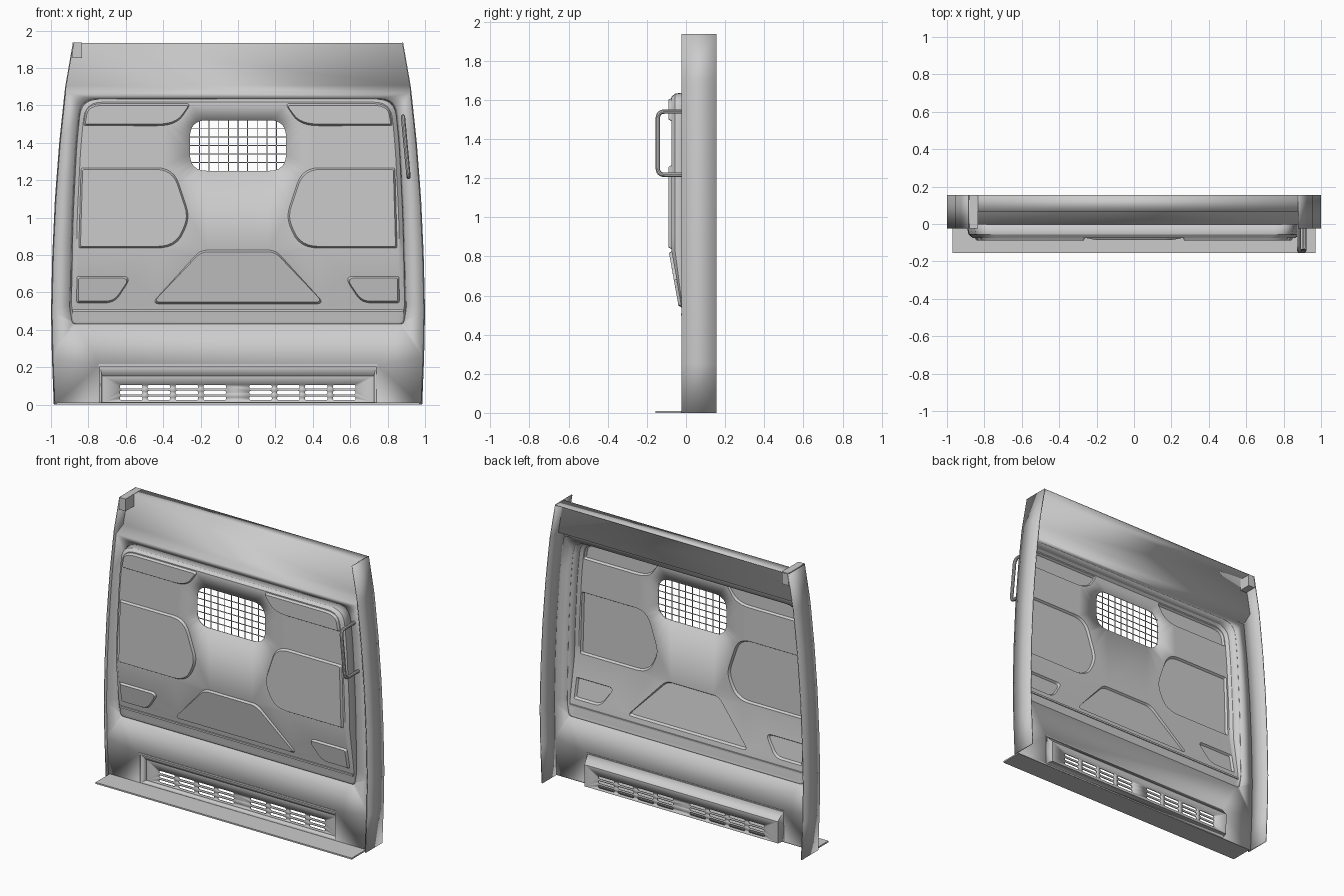
import bpy, bmesh, math
from mathutils import Vector

if "Cube" in bpy.data.objects:
    bpy.data.objects.remove(bpy.data.objects["Cube"])

def fillet(pts, n=6):
    """Round the corners of a 2D polygon; each point is (x, z, corner length)."""
    out = []
    for i, (x, z, t) in enumerate(pts):
        p = Vector((x, z))
        a = Vector(pts[i - 1][:2]) - p
        b = Vector(pts[(i + 1) % len(pts)][:2]) - p
        if t == 0:
            out.append((x, z))
            continue
        a, b = a.normalized() * min(t, a.length * .48), b.normalized() * min(t, b.length * .48)
        for k in range(n + 1):
            s = k / n
            out.append(tuple(p + a * (1 - s) ** 2 + b * s ** 2))
    return out

def rect(x0, x1, z0, z1, r=0.0, n=6):
    return fillet([(x0, z0, r), (x1, z0, r), (x1, z1, r), (x0, z1, r)], n)

def scaled(pts, s, cz=1.03):
    return [(x * s, cz + (z - cz) * s) for x, z in pts]

def mirrored(pts):
    return [(-x, z) for x, z in reversed(pts)]

def loop(bm, pts, y=0.0):
    vs = [bm.verts.new((x, y, z)) for x, z in pts]
    es = [bm.edges.new((vs[i - 1], vs[i])) for i in range(len(vs))]
    return vs, es

def fill(bm, loops):
    bmesh.ops.triangle_fill(bm, use_beauty=True, normal=(0, -1, 0),
                            edges=[e for _, es in loops for e in es])

def bridge(bm, a, b):
    for i in range(len(a)):
        bm.faces.new((a[i - 1], a[i], b[i], b[i - 1]))

def smooth(ob):
    bpy.ops.object.select_all(action='DESELECT')
    ob.select_set(True)
    bpy.context.view_layer.objects.active = ob
    bpy.ops.object.shade_smooth_by_angle(angle=math.radians(30))

def finish(bm, name, thick=0.0):
    bmesh.ops.recalc_face_normals(bm, faces=bm.faces)
    me = bpy.data.meshes.new(name)
    bm.to_mesh(me)
    bm.free()
    ob = bpy.data.objects.new(name, me)
    bpy.context.collection.objects.link(ob)
    smooth(ob)
    if thick:
        m = ob.modifiers.new("sheet_thickness", 'SOLIDIFY')
        m.thickness, m.offset = thick, 0
    return ob

def add_box(bm, x0, x1, y0, y1, z0, z1):
    vs = bmesh.ops.create_cube(bm, size=1)['verts']
    for v in vs:
        v.co = ((x0 + x1) / 2 + v.co.x * (x1 - x0), (y0 + y1) / 2 + v.co.y * (y1 - y0),
                (z0 + z1) / 2 + v.co.z * (z1 - z0))

def box(name, *dims):
    bm = bmesh.new()
    add_box(bm, *dims)
    return finish(bm, name)

# Half-width of the bulkhead by height
SIDE = [(0, .982), (.25, .992), (.5, .997), (.8, .990), (1.1, .976), (1.4, .953),
        (1.665, .925), (1.705, .920), (1.935, .880)]
LEDGE = 1.665

# Outline of the large pressed area
half = [(-.845, 1.637, .09), (-.87, 1.4, .1), (-.89, 1.0, .1), (-.9, .52, .03), (-.885, .43, .02)]
press = fillet(half + [(-x, z, t) for x, z, t in reversed(half)])

# Flat frame around the pressed area and vent recess, with stepped-back header
bm = bmesh.new()
low = [(w, z) for z, w in SIDE if z <= LEDGE]
outer = loop(bm, low + mirrored(low))
fill(bm, [outer, loop(bm, press), loop(bm, rect(-.74, .74, .01, .21))])
n = len(low)
prev = (outer[0][n - 1], outer[0][n])
for y, z, w in [(.07, 1.705, .920), (.07, 1.932, .880), (.155, 1.932, .880)]:
    cur = (bm.verts.new((w, y, z)), bm.verts.new((-w, y, z)))
    bm.faces.new((prev[0], cur[0], cur[1], prev[1]))
    prev = cur
finish(bm, "frame_panel", .005)

# Pressed area: face with window hole and raised pads, sloping back at the bottom
def face_y(z):
    return -.072 * max(0, min(1, (z - .43) / .4))

pads = [fillet([(-.255, 1.608, .02), (-.33, 1.492, .1), (-.824, 1.492, .01), (-.808, 1.608, .085)]),
        fillet([(-.345, 1.265, .09), (-.258, 1.0, .06), (-.33, .838, .1), (-.85, .838, .01),
                (-.838, 1.265, .01)]),
        fillet([(-.86, .685, .01), (-.57, .685, .05), (-.66, .545, .05), (-.862, .545, .01)])]
pads += [mirrored(p) for p in pads]
pads.append(fillet([(-.2, .825, .04), (.2, .825, .04), (.46, .54, .04), (-.46, .54, .04)]))
WX, WZ0, WZ1, WR = .257, 1.25, 1.52, .09
bm = bmesh.new()
pad_loops = [loop(bm, p) for p in pads]
fill(bm, [loop(bm, scaled(press, .965)), loop(bm, rect(-WX, WX, WZ0, WZ1, WR))] + pad_loops)
for p, (vs, _) in zip(pads, pad_loops):
    xs, zs = [q[0] for q in p], [q[1] for q in p]
    cx, cz = (min(xs) + max(xs)) / 2, (min(zs) + max(zs)) / 2
    sx, sz = 1 - .018 / (max(xs) - min(xs)), 1 - .018 / (max(zs) - min(zs))
    cap, _ = loop(bm, [(cx + (x - cx) * sx, cz + (z - cz) * sz) for x, z in p], -.015)
    bridge(bm, vs, cap)
    bm.faces.new(cap)
bmesh.ops.bisect_plane(bm, geom=bm.verts[:] + bm.edges[:] + bm.faces[:],
                       plane_co=(0, 0, .83), plane_no=(0, 0, 1))
for v in bm.verts:
    v.co.y += face_y(v.co.z)
rim = [e for e in bm.edges if e.is_boundary and not all(
    abs(v.co.x) < .27 and 1.2 < v.co.z < 1.54 for v in e.verts)]
for s, ky in [(.988 / .965, .75), (1 / .988, 0)]:
    new = bmesh.ops.extrude_edge_only(bm, edges=rim)['geom']
    rim = [g for g in new if isinstance(g, bmesh.types.BMEdge) and g.is_boundary]
    for v in (g for g in new if isinstance(g, bmesh.types.BMVert)):
        v.co = (v.co.x * s, v.co.y * ky, 1.03 + (v.co.z - 1.03) * s)
finish(bm, "pressed_panel", .005)

# Side flanges following the curved outline
for sgn, name in [(1, "right_flange"), (-1, "left_flange")]:
    bm = bmesh.new()
    rows = [[bm.verts.new((sgn * w, y, z)) for y in (-.024, .155)] for z, w in SIDE]
    for a, b in zip(rows, rows[1:]):
        bm.faces.new((a[0], a[1], b[1], b[0]))
    finish(bm, name, .006)

# Vent recess with slotted back wall
bm = bmesh.new()
back = loop(bm, rect(-.73, .73, .01, .155), .05)
slots = []
for x0 in [s + .149 * i for s in (-.632, .06) for i in range(4)]:
    for z0 in (.024, .055, .086):
        slots.append(loop(bm, rect(x0, x0 + .121, z0, z0 + .019, .009, 3), .05))
fill(bm, [back] + slots)
front = [bm.verts.new((x, 0, z)) for x, z in rect(-.74, .74, .01, .21)]
bridge(bm, back[0], front)
finish(bm, "vent_recess", .008)

# Small solid parts
box("vent_lip", -.745, .745, -.006, .006, .204, .216)
box("floor_flange", -.97, .97, -.155, .002, 0, .01)
box("corner_block", -.884, -.835, -.024, .155, 1.852, 1.935)
box("lower_rib", -.885, .885, -.026, -.004, .497, .509)

# Window mesh, wires trimmed to the rounded opening
def trim(u, half_len):
    d = max(0, abs(u) - (half_len - .07))
    return .07 - math.sqrt(max(0, .07 ** 2 - d * d))

bm = bmesh.new()
hz, mz, w = (WZ1 - WZ0) / 2, (WZ0 + WZ1) / 2, .0022
for i in range(1, 10):
    x = -WX + 2 * WX * i / 10
    h = hz - trim(x, WX)
    add_box(bm, x - w, x + w, -.072, -.068, mz - h, mz + h)
for i in range(1, 6):
    z = -hz + 2 * hz * i / 6
    h = WX - trim(z, hz)
    add_box(bm, -h, h, -.069, -.065, mz + z - w, mz + z + w)
finish(bm, "window_mesh")

# Grab handle
path = [Vector(p) for p in [(.882, 0, 1.54), (.882, -.144, 1.54), (.912, -.144, 1.217), (.912, 0, 1.217)]]
pts = [path[0]]
for a, p, b in zip(path, path[1:], path[2:]):
    da, db = (a - p).normalized() * .035, (b - p).normalized() * .035
    pts += [p + da * (1 - k / 6) ** 2 + db * (k / 6) ** 2 for k in range(7)]
pts.append(path[-1])
cu = bpy.data.curves.new("grab_handle", 'CURVE')
cu.dimensions, cu.bevel_depth, cu.bevel_resolution, cu.use_fill_caps = '3D', .0115, 3, True
sp = cu.splines.new('POLY')
sp.points.add(len(pts) - 1)
for q, p in zip(sp.points, pts):
    q.co = (*p, 1)
ob = bpy.data.objects.new("grab_handle", cu)
bpy.context.collection.objects.link(ob)
bpy.ops.object.select_all(action='DESELECT')
ob.select_set(True)
bpy.context.view_layer.objects.active = ob
bpy.ops.object.convert(target='MESH')
smooth(bpy.context.view_layer.objects.active)
